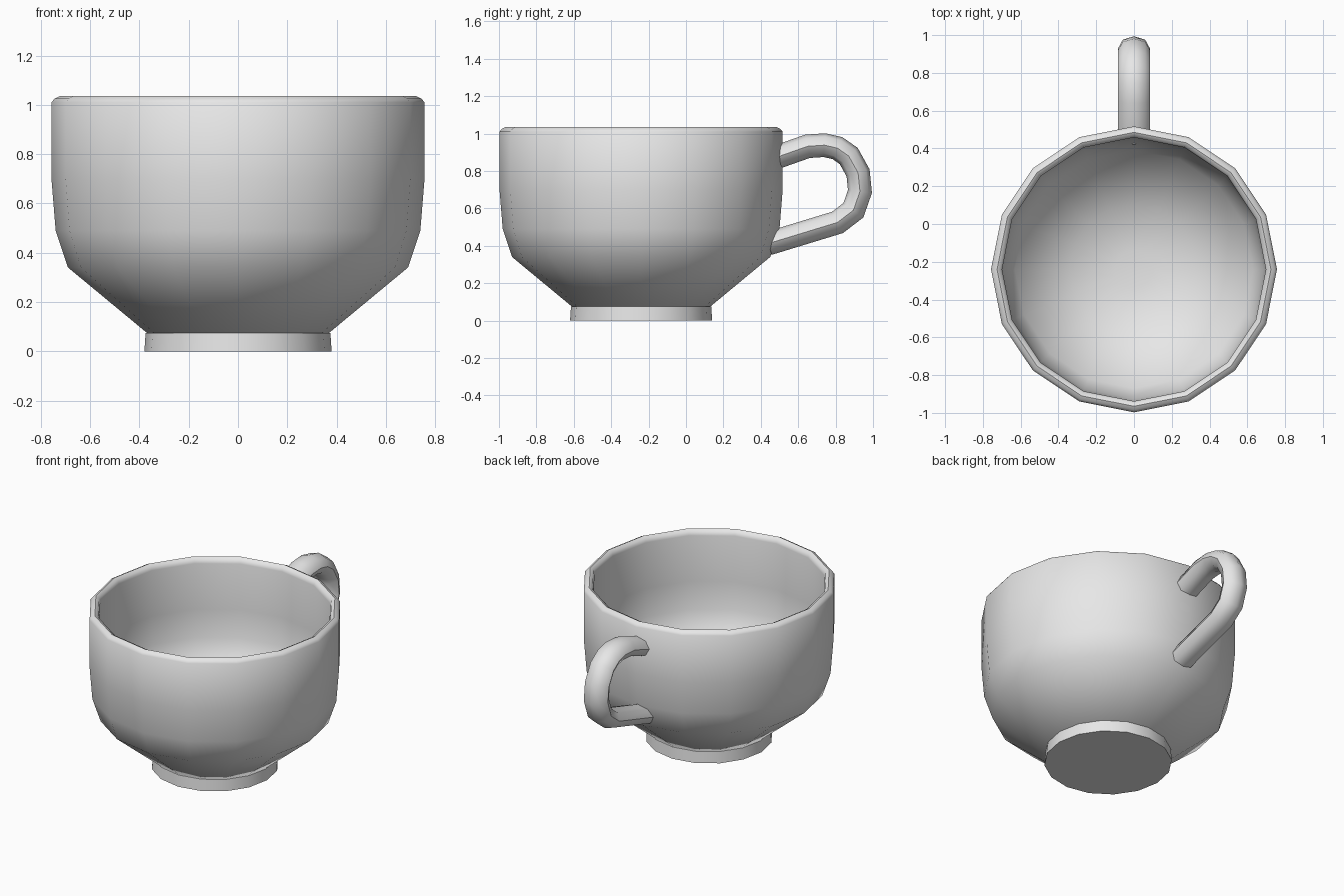
import bpy, bmesh, math
from mathutils import Vector

cube = bpy.data.objects.get("Cube")
if cube:
    bpy.data.objects.remove(cube, do_unlink=True)

glaze = bpy.data.materials.new("plain_grey")
glaze.use_nodes = True
glaze.diffuse_color = (0.8, 0.8, 0.8, 1)
glaze.node_tree.nodes["Principled BSDF"].inputs["Base Color"].default_value = (0.8, 0.8, 0.8, 1)

SIDES = 16
CUP_Y = -0.24


def finish(name, bm, angle):
    """Turn a bmesh into a shaded object."""
    bmesh.ops.recalc_face_normals(bm, faces=bm.faces)
    mesh = bpy.data.meshes.new(name)
    bm.to_mesh(mesh)
    bm.free()
    mesh.materials.append(glaze)
    obj = bpy.data.objects.new(name, mesh)
    bpy.context.collection.objects.link(obj)
    bpy.ops.object.select_all(action="DESELECT")
    obj.select_set(True)
    bpy.context.view_layer.objects.active = obj
    bpy.ops.object.shade_smooth_by_angle(angle=math.radians(angle))
    return obj


def skin(bm, rings):
    """Join consecutive rings of vertices with quads."""
    for a, b in zip(rings, rings[1:]):
        n = len(a)
        for i in range(n):
            j = (i + 1) % n
            bm.faces.new((a[i], a[j], b[j], b[i]))


def lathe(name, profile, angle):
    """Revolve a radius/height profile and cap both ends."""
    bm = bmesh.new()
    rings = []
    for r, z in profile:
        rings.append([bm.verts.new((r * math.cos(math.tau * i / SIDES),
                                    CUP_Y + r * math.sin(math.tau * i / SIDES), z))
                      for i in range(SIDES)])
    skin(bm, rings)
    bm.faces.new(rings[0])
    bm.faces.new(rings[-1])
    return finish(name, bm, angle)


def tube(name, path, half_width, half_depth, sides=8):
    """Sweep an oval section along a path in the y-z plane."""
    bm = bmesh.new()
    pts = [Vector((0, y, z)) for y, z in path]
    rings = []
    for k, p in enumerate(pts):
        before = (p - pts[max(k - 1, 0)]).normalized()
        after = (pts[min(k + 1, len(pts) - 1)] - p).normalized()
        along = (before + after).normalized()
        across = Vector((0, -along.z, along.y))
        miter = 1 / max(along.dot(after if after.length else before), 0.5)
        ring = []
        for i in range(sides):
            a = math.tau * i / sides
            ring.append(bm.verts.new(p + Vector((half_width * math.cos(a), 0, 0))
                                     + across * (half_depth * miter * math.sin(a))))
        rings.append(ring)
    skin(bm, rings)
    bm.faces.new(rings[0])
    bm.faces.new(rings[-1])
    return finish(name, bm, 50)


# Bowl: outer wall, rounded lip, inner wall and floor
lathe("bowl", [
    (0.37, 0.075), (0.69, 0.34), (0.74, 0.49), (0.757, 0.7), (0.757, 1.01),
    (0.745, 1.025), (0.725, 1.035), (0.705, 1.025), (0.698, 1.0),
    (0.698, 0.7), (0.685, 0.52), (0.63, 0.37), (0.34, 0.15), (0.1, 0.12),
], 48)

# Foot: short base ring with a flat underside
lathe("foot", [(0.38, 0), (0.375, 0.075)], 40)

# Handle: loop at the back with both ends sunk in the wall
tube("handle", [
    (0.48, 0.872), (0.65, 0.932), (0.74, 0.938), (0.81, 0.922), (0.87, 0.88),
    (0.92, 0.79), (0.93, 0.69), (0.895, 0.59), (0.81, 0.525), (0.44, 0.412),
], 0.084, 0.063)
